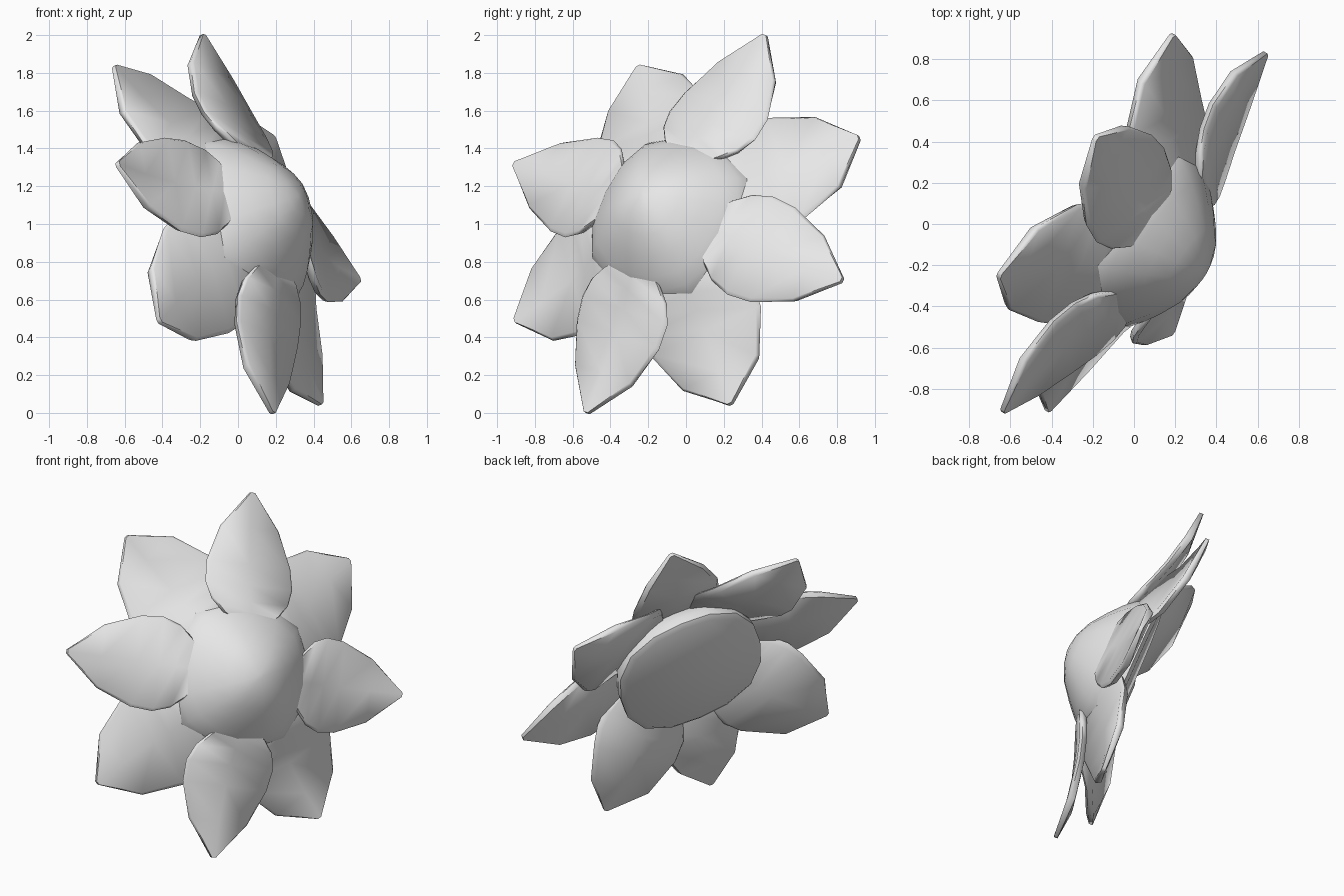
import bpy, bmesh
from math import cos, sin, pi, radians
from mathutils import Matrix, Vector

if "Cube" in bpy.data.objects:
    bpy.data.objects.remove(bpy.data.objects["Cube"])

# Single plain material
grey = bpy.data.materials.new("plain_grey")
grey.use_nodes = True
COLOUR = (0.8, 0.8, 0.8, 1)
grey.diffuse_color = COLOUR
grey.node_tree.nodes["Principled BSDF"].inputs["Base Color"].default_value = COLOUR

# Flower frame: local z is the direction the bloom faces
up = Vector((-0.155, 0.434, 0.887)).normalized()
side = Vector((0.570, 0.772, -0.278))
side = (side - up * side.dot(up)).normalized()
face = side.cross(up)
FRAME = Matrix((side, up, face)).transposed().to_4x4()
FRAME.translation = side * -0.312 + up * 0.864


def loft(name, rings, matrix, sharp):
    """Skin a list of equal closed rings and cap both ends."""
    bm = bmesh.new()
    loops = [[bm.verts.new(p) for p in ring] for ring in rings]
    n = len(loops[0])
    for a, b in zip(loops, loops[1:]):
        for i in range(n):
            j = (i + 1) % n
            bm.faces.new((a[i], a[j], b[j], b[i]))
    bm.faces.new(loops[0])
    bm.faces.new(loops[-1])
    bmesh.ops.recalc_face_normals(bm, faces=bm.faces)
    mesh = bpy.data.meshes.new(name)
    bm.to_mesh(mesh)
    bm.free()
    mesh.materials.append(grey)
    mesh.polygons.foreach_set("use_smooth", [True] * len(mesh.polygons))
    mesh.set_sharp_from_angle(angle=radians(sharp))
    obj = bpy.data.objects.new(name, mesh)
    obj.matrix_world = matrix
    bpy.context.collection.objects.link(obj)


# Petal cross-section: width factor and height, with a bevelled rim
SECTION = [(1, 0), (0.94, 0.018), (0, 0.02), (-0.94, 0.018),
           (-1, 0), (-0.92, -0.03), (0, -0.032), (0.92, -0.03)]

# Stations along a petal: distance from centre, half width, height
UPPER = [(0.33, 0.12, 0.56), (0.38, 0.19, 0.55), (0.45, 0.255, 0.52),
         (0.55, 0.29, 0.48), (0.68, 0.28, 0.44), (0.90, 0.195, 0.40),
         (1.12, 0.014, 0.394)]
LOWER = [(0.32, 0.20, 0.53), (0.40, 0.27, 0.505), (0.47, 0.32, 0.465),
         (0.56, 0.35, 0.405), (0.66, 0.335, 0.35), (0.89, 0.235, 0.285),
         (1.075, 0.014, 0.265)]

# Slight natural turn of each petal, in degrees
UPPER_TURN = [1.4, -0.4, 0.5, 1.0]
LOWER_TURN = [0.3, 0.0, -2.2, 2.9]


def petal(name, stations, degrees):
    tip = stations[-1][0]
    rings = [[(k * w, r, h + dz * (0.5 if r == tip else 1))
              for k, dz in SECTION] for r, w, h in stations]
    loft(name, rings, FRAME @ Matrix.Rotation(radians(degrees), 4, "Z"), 60)


for i in range(4):
    petal(f"upper_petal_{i + 1}", UPPER, i * 90 + UPPER_TURN[i])
    petal(f"lower_petal_{i + 1}", LOWER, i * 90 + 45 + LOWER_TURN[i])

# Domed, slightly square flower centre with a flat back
PROFILE = [(0.45, 0.36), (0.483, 0.38), (0.48, 0.43), (0.465, 0.48),
           (0.435, 0.53), (0.38, 0.59), (0.30, 0.66), (0.20, 0.735),
           (0.10, 0.78), (0.02, 0.795)]
SIDES = 16
rings = []
for r, h in PROFILE:
    ring = []
    for i in range(SIDES):
        a = 2 * pi * i / SIDES
        s = r * (1 - 0.035 * cos(4 * a))
        ring.append((s * cos(a), s * sin(a), h))
    rings.append(ring)
loft("flower_centre", rings, FRAME, 60)
